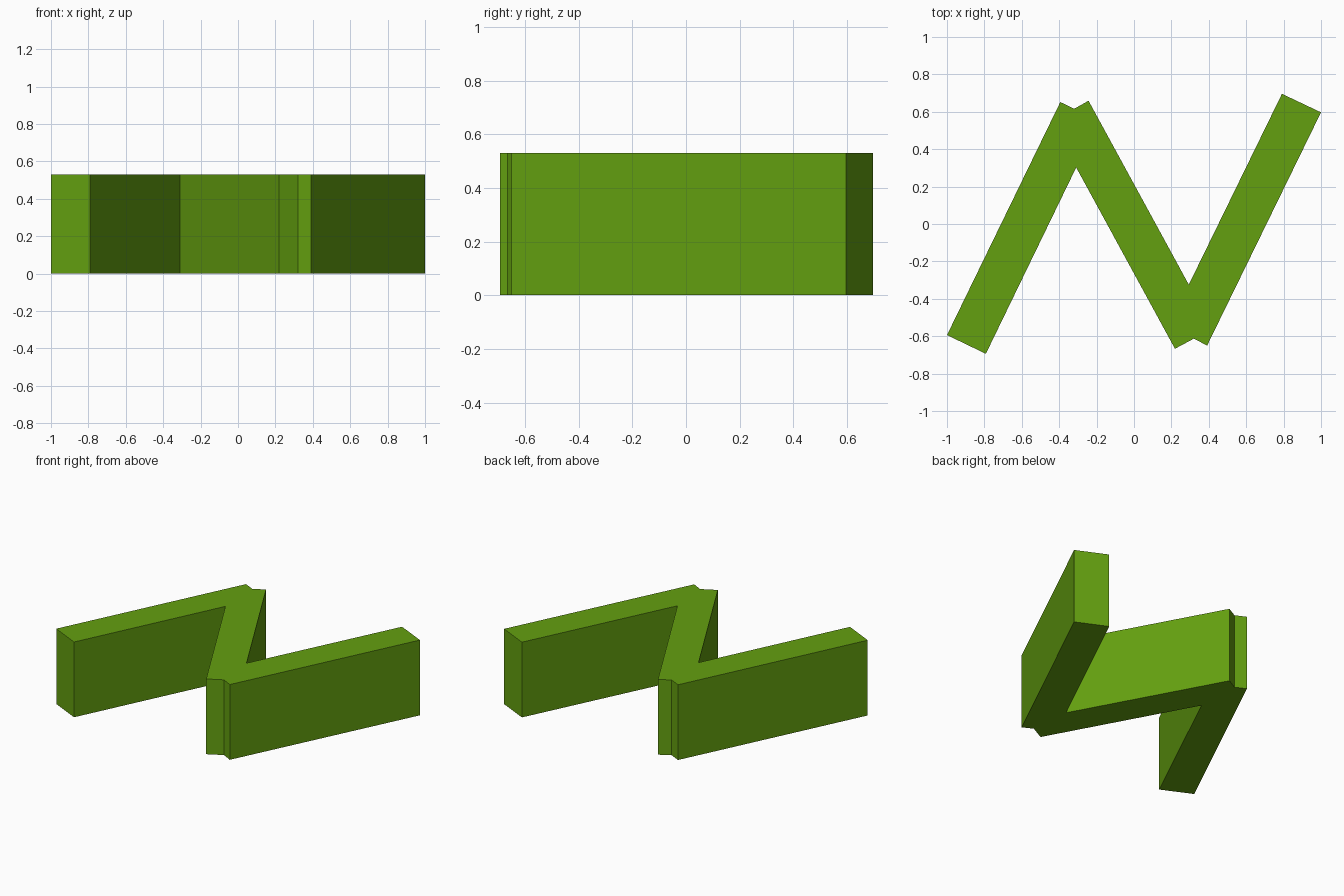
import bpy, bmesh

if "Cube" in bpy.data.objects:
    bpy.data.objects.remove(bpy.data.objects["Cube"])

HEIGHT = 0.53

# Zigzag outline seen from above, counter-clockwise
OUTLINE = [
    (-1.0, -0.594), (-0.792, -0.694), (-0.309, 0.302), (0.219, -0.667),
    (0.32, -0.613), (0.391, -0.65), (1.0, 0.597), (0.791, 0.696),
    (0.293, -0.324), (-0.243, 0.659), (-0.32, 0.616), (-0.394, 0.652),
]


def extrude_outline(name, points, height):
    bm = bmesh.new()
    base = bm.faces.new([bm.verts.new((x, y, 0)) for x, y in points])
    top = bmesh.ops.extrude_face_region(bm, geom=[base], use_keep_orig=True)
    verts = [g for g in top["geom"] if isinstance(g, bmesh.types.BMVert)]
    bmesh.ops.translate(bm, verts=verts, vec=(0, 0, height))
    bmesh.ops.recalc_face_normals(bm, faces=bm.faces)
    mesh = bpy.data.meshes.new(name)
    bm.to_mesh(mesh)
    bm.free()
    obj = bpy.data.objects.new(name, mesh)
    bpy.context.collection.objects.link(obj)
    return obj


# Zigzag wall
wall = extrude_outline("zigzag_wall", OUTLINE, HEIGHT)
green = bpy.data.materials.new("green")
green.diffuse_color = (0.127, 0.352, 0.005, 1)
green.use_nodes = True
green.node_tree.nodes["Principled BSDF"].inputs["Base Color"].default_value = green.diffuse_color
wall.data.materials.append(green)
